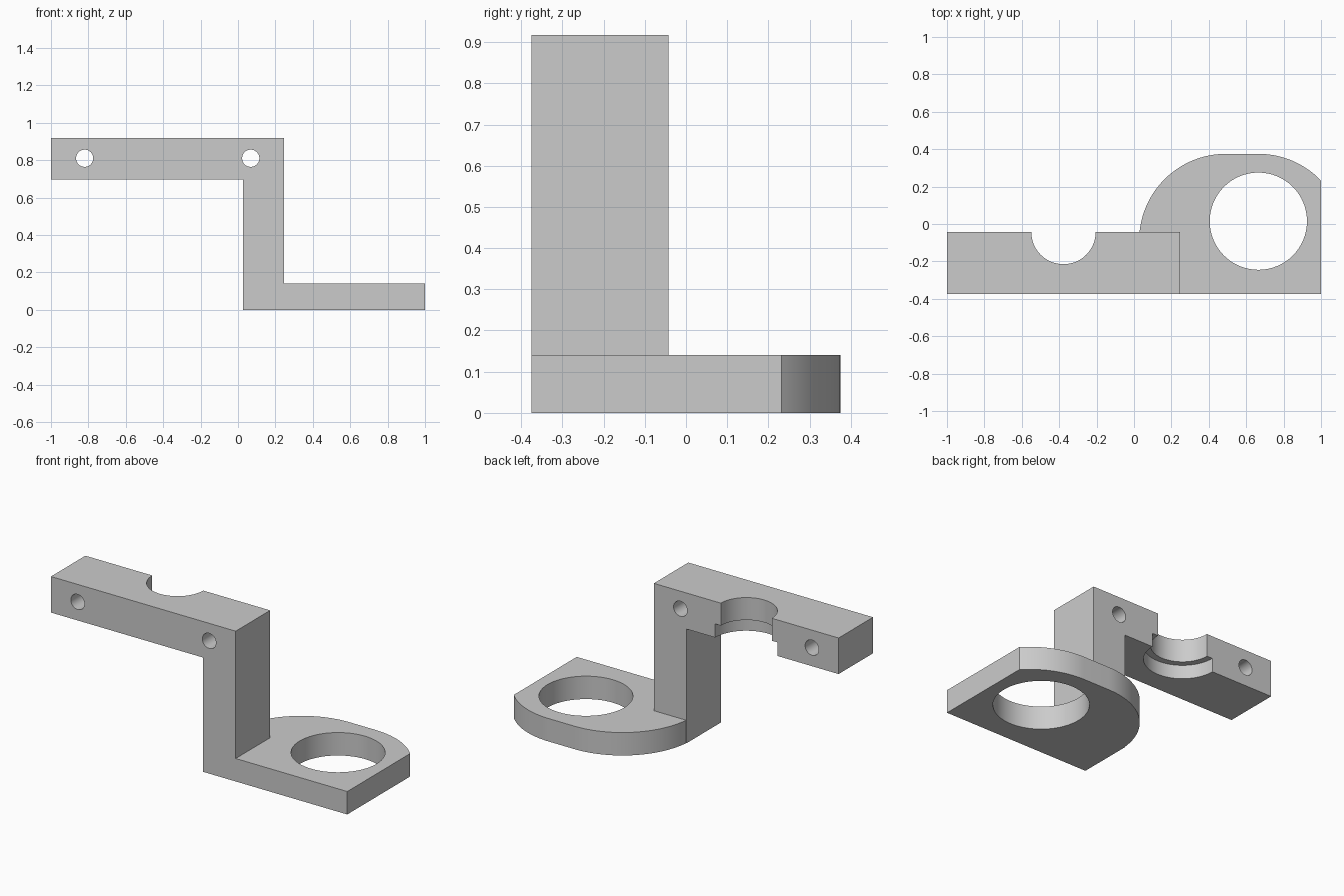
import bpy, bmesh
from math import sin, cos, asin, pi
from mathutils import Matrix

if "Cube" in bpy.data.objects:
    bpy.data.objects.remove(bpy.data.objects["Cube"], do_unlink=True)

grey = bpy.data.materials.new("plain grey")
grey.use_nodes = True
grey.diffuse_color = (0.6, 0.6, 0.6, 1)
grey.node_tree.nodes["Principled BSDF"].inputs["Base Color"].default_value = (0.6, 0.6, 0.6, 1)

FRONT, BACK, END = -0.375, 0.375, 1.0
BAR_BACK = -0.043
COL_L, COL_R = 0.027, 0.247
PLATE_TOP, BAR_BOTTOM, TOP = 0.14, 0.697, 0.917


def add_object(name, bm):
    bmesh.ops.recalc_face_normals(bm, faces=bm.faces)
    mesh = bpy.data.meshes.new(name)
    bm.to_mesh(mesh)
    bm.free()
    mesh.materials.append(grey)
    obj = bpy.data.objects.new(name, mesh)
    bpy.context.collection.objects.link(obj)
    return obj


def extrude(name, points, vector):
    """Solid made by pushing a flat outline along a vector."""
    bm = bmesh.new()
    face = bm.faces.new([bm.verts.new(p) for p in points])
    new = bmesh.ops.extrude_face_region(bm, geom=[face])["geom"]
    verts = [v for v in new if isinstance(v, bmesh.types.BMVert)]
    bmesh.ops.translate(bm, verts=verts, vec=vector)
    return add_object(name, bm)


def drill(obj, center, radius, depth, along_y=False):
    """Cut a round hole through an object."""
    bm = bmesh.new()
    turn = Matrix.Rotation(pi / 2, 4, 'X') if along_y else Matrix()
    bmesh.ops.create_cone(bm, cap_ends=True, segments=64, radius1=radius, radius2=radius,
                          depth=depth, matrix=Matrix.Translation(center) @ turn)
    cutter = add_object("hole_cutter", bm)
    cutter.hide_render = True
    mod = obj.modifiers.new("hole", 'BOOLEAN')
    mod.operation, mod.solver, mod.object = 'DIFFERENCE', 'EXACT', cutter
    bpy.context.view_layer.objects.active = obj
    bpy.ops.object.modifier_apply(modifier=mod.name)
    bpy.data.objects.remove(cutter, do_unlink=True)


# Upright column with the arm at its top
outline = [(COL_L, PLATE_TOP), (COL_R, PLATE_TOP), (COL_R, TOP),
           (-1, TOP), (-1, BAR_BOTTOM), (COL_L, BAR_BOTTOM)]
arm = extrude("column_and_arm", [(x, FRONT, z) for x, z in outline],
              (0, BAR_BACK - FRONT, 0))

# Stepped half-round seat in the back of the arm
drill(arm, (-0.377, BAR_BACK, 0.8), 0.172, 0.6)
drill(arm, (-0.377, BAR_BACK, 0.68), 0.21, 0.2)

# Screw holes through the arm
for x in (-0.82, 0.068):
    drill(arm, (x, -0.2, 0.81), 0.046, 1, along_y=True)

# Base plate with two rounded back corners
R, CY = 0.464, -0.089
CX_LEFT, CX_RIGHT = COL_L + 0.004 + 0.46, 0.665
STEPS = 24
plan = [(COL_L, FRONT), (END, FRONT)]
sweep = asin((END - CX_RIGHT) / R)
for i in range(STEPS + 1):
    a = sweep * (1 - i / STEPS)
    plan.append((CX_RIGHT + R * sin(a), CY + R * cos(a)))
sweep = pi / 2 - asin((BAR_BACK - CY) / R)
for i in range(STEPS + 1):
    a = sweep * i / STEPS
    plan.append((CX_LEFT - R * sin(a), CY + R * cos(a)))
plan.append((COL_L, BAR_BACK))
plate = extrude("base_plate", [(x, y, 0) for x, y in plan], (0, 0, PLATE_TOP))

# Large round opening in the plate
drill(plate, (0.665, 0.015, 0.07), 0.26, 1)

# Smooth the round walls, keep the corners crisp
bpy.ops.object.select_all(action='DESELECT')
for obj in (arm, plate):
    obj.select_set(True)
bpy.context.view_layer.objects.active = arm
bpy.ops.object.shade_smooth_by_angle(angle=pi / 6)
